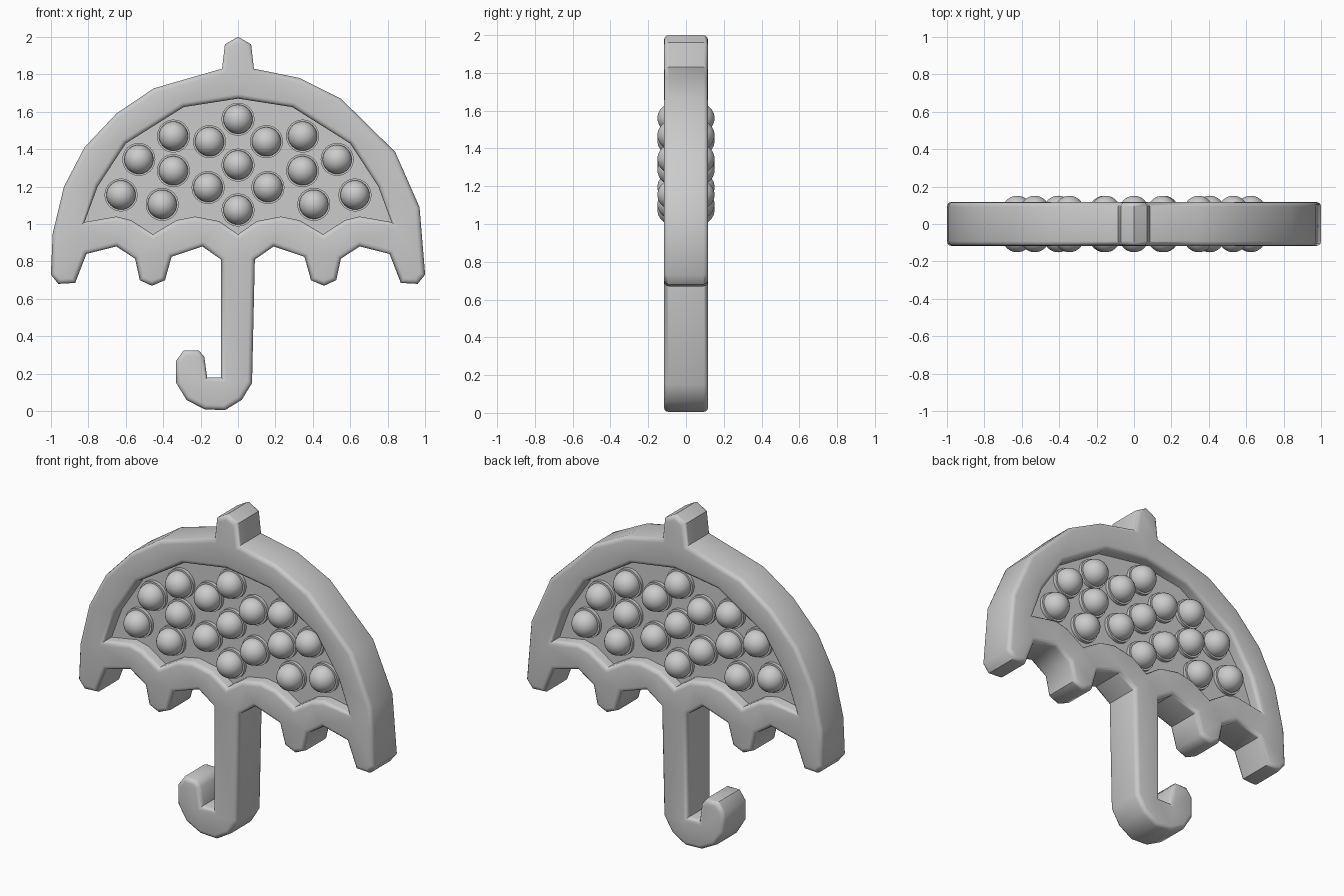
import bpy
import bmesh
import math
from mathutils import Vector, Matrix

default_cube = bpy.data.objects.get("Cube")
if default_cube:
    bpy.data.objects.remove(default_cube, do_unlink=True)

HALF_DEPTH = 0.117
ROUNDING = 0.025
PANEL_HALF = 0.045

grey = bpy.data.materials.new("light_grey")
grey.use_nodes = True
grey.diffuse_color = (0.6, 0.6, 0.6, 1)
grey.node_tree.nodes["Principled BSDF"].inputs["Base Color"].default_value = grey.diffuse_color


def mirrored(points):
    """Complete a half outline by reflecting it across x = 0, skipping points on the axis."""
    return points + [(-x, z) for x, z in reversed(points) if abs(x) > 0.001]


def inset(points, amount):
    """Move a closed outline to its left-hand side by a mitred offset."""
    result = []
    for i, point in enumerate(points):
        here = Vector(point)
        before = (here - Vector(points[i - 1])).normalized()
        after = (Vector(points[(i + 1) % len(points)]) - here).normalized()
        normal_a = Vector((-before.y, before.x))
        normal_b = Vector((-after.y, after.x))
        miter = (normal_a + normal_b) / (1 + normal_a.dot(normal_b))
        result.append(tuple(here + miter * amount))
    return result


def finish(bm, name, angle):
    """Turn a bmesh into a smooth-shaded object."""
    bmesh.ops.recalc_face_normals(bm, faces=bm.faces)
    mesh = bpy.data.meshes.new(name)
    bm.to_mesh(mesh)
    bm.free()
    mesh.materials.append(grey)
    obj = bpy.data.objects.new(name, mesh)
    bpy.context.collection.objects.link(obj)
    bpy.ops.object.select_all(action='DESELECT')
    obj.select_set(True)
    bpy.context.view_layer.objects.active = obj
    bpy.ops.object.shade_smooth_by_angle(angle=math.radians(angle))
    return obj


def rounded_slab(name, outlines, half, rounding, angle):
    """Extrude outlines (solid on their left) along y with rounded rims."""
    bm = bmesh.new()
    steps = [math.radians(a) for a in (0, 30, 60, 90)] if rounding else [0]
    section = [(rounding * (1 - math.sin(a)), half - rounding * (1 - math.cos(a)))
               for a in steps]
    section += [(d, -y) for d, y in reversed(section)]
    cap_edges = ([], [])
    for outline in outlines:
        rings = []
        for amount, y in section:
            rings.append([bm.verts.new((x, y, z)) for x, z in inset(outline, amount)])
        count = len(outline)
        for ring, following in zip(rings, rings[1:]):
            for i in range(count):
                j = (i + 1) % count
                bm.faces.new((ring[i], ring[j], following[j], following[i]))
        for edges, ring in zip(cap_edges, (rings[0], rings[-1])):
            edges += [bm.edges.get((ring[i - 1], ring[i])) for i in range(count)]
    for edges in cap_edges:
        bmesh.ops.triangle_fill(bm, edges=edges, use_beauty=True, normal=(0, 1, 0))
    return finish(bm, name, angle)


# Canopy outline, anticlockwise from the tip down the -x side
canopy_left = [
    (0, 2), (-.07, 1.96), (-.085, 1.83), (-.45, 1.725), (-.65, 1.59),
    (-.82, 1.41), (-.93, 1.2), (-.99, .95), (-1, .73), (-.96, .68),
]
# Scalloped hem, shared by both sides
hem = [
    (-.87, .685), (-.81, .84), (-.65, .88), (-.55, .815), (-.525, .7),
    (-.46, .67), (-.39, .7), (-.355, .825), (-.19, .88), (-.09, .81),
]
# Stem and hooked handle
handle = [
    (-.09, .18), (-.165, .18), (-.18, .29), (-.21, .325), (-.29, .325),
    (-.33, .27), (-.33, .15), (-.275, .06), (-.18, .01), (-.07, .005),
    (.02, .06), (.075, .15),
]
hem_right = [(-x, z) for x, z in reversed(hem)]
canopy_right = [
    (.96, .68), (1, .73), (.97, 1.09), (.84, 1.385), (.55, 1.67),
    (.33, 1.78), (.085, 1.83), (.07, 1.96),
]
outer = canopy_left + hem + handle + hem_right + canopy_right

# Opening in the canopy, clockwise so the frame lies on its left
opening = mirrored([
    (0, 1.67), (.29, 1.625), (.6, 1.43), (.75, 1.2), (.82, 1.01),
    (.65, 1.04), (.57, 1.02), (.455, .945), (.33, 1.02), (.23, 1.04),
    (.1, 1.015), (0, .945),
])

rounded_slab("umbrella_frame", [outer, opening], HALF_DEPTH, ROUNDING, 50)

# Thin recessed panel, overlapping the frame a little
rounded_slab("recessed_panel", [inset(opening, 0.01)], PANEL_HALF, 0, 30)

# Popping bubbles: a collar through the panel with a dome on each face
centres = [(0, 1.56), (0, 1.315), (0, 1.075)]
for x, z in [(.345, 1.47), (.152, 1.44), (.53, 1.345), (.345, 1.285),
             (.16, 1.195), (.625, 1.155), (.405, 1.105)]:
    centres += [(x, z), (-x, z)]

collars = bmesh.new()
domes = bmesh.new()
turn = Matrix.Rotation(math.pi / 2, 4, 'X')
for x, z in centres:
    bmesh.ops.create_cone(collars, cap_ends=True, segments=32, radius1=0.088,
                          radius2=0.088, depth=0.13,
                          matrix=Matrix.Translation((x, 0, z)) @ turn)
    for side in (-1, 1):
        bmesh.ops.create_uvsphere(domes, u_segments=32, v_segments=16, radius=0.078,
                                  matrix=Matrix.Translation((x, side * 0.073, z)) @ turn)
finish(collars, "bubble_collars", 40)
finish(domes, "bubble_domes", 60)
